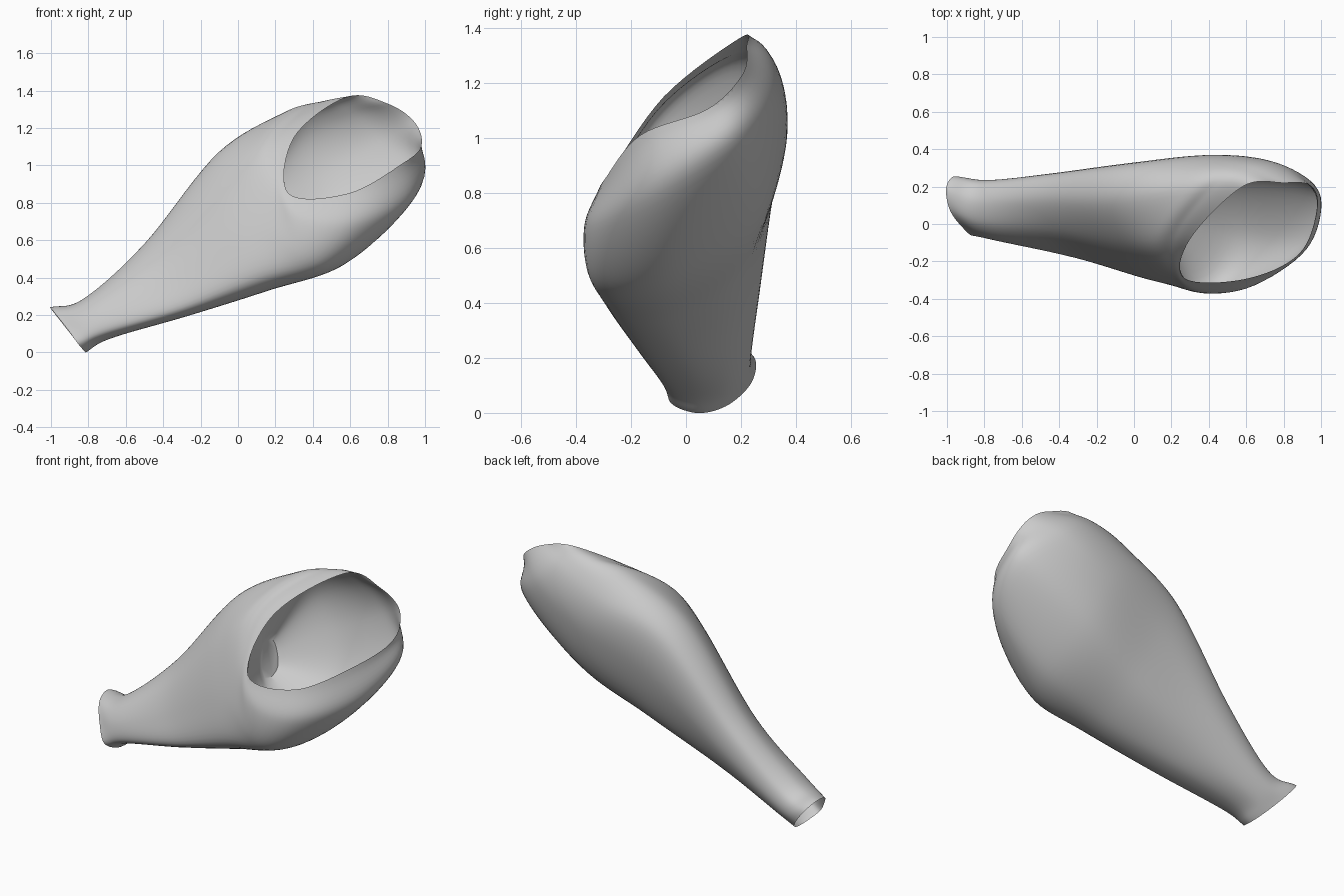
import bpy, bmesh, math
from mathutils import Vector as V

if "Cube" in bpy.data.objects:
    bpy.data.objects.remove(bpy.data.objects["Cube"])

AROUND, STEPS = 8, 9   # subdivisions between control points

def ellipse(c, a, b, push):
    """Oval of 8 points; the front lower one is pushed out into a soft corner."""
    c, a, b = V(c), V(a), V(b)
    pts = [c + a * math.cos(k * math.pi / 4) + b * math.sin(k * math.pi / 4) for k in range(8)]
    pts[5] += V(push)
    return pts

def spline(p0, p1, p2, p3, t):
    return 0.5 * (2 * p1 + (p2 - p0) * t + (2 * p0 - 5 * p1 + 4 * p2 - p3) * t * t
                  + (3 * p1 - p0 - 3 * p2 + p3) * t ** 3)

def round_ring(pts):
    n = len(pts)
    return [spline(pts[i - 1], pts[i], pts[(i + 1) % n], pts[(i + 2) % n], j / AROUND)
            for i in range(n) for j in range(AROUND)]

def shrink(pts, amount, to=None):
    to = V(to) if to else sum(pts, V()) / len(pts)
    return [p.lerp(to, amount) for p in pts]

def loft(name, sections, cap_end=False):
    rings = [round_ring(r) for r in sections]
    ext = ([[2 * a - b for a, b in zip(rings[0], rings[1])]] + rings
           + [[2 * a - b for a, b in zip(rings[-1], rings[-2])]])
    rows = [[spline(*q, s / STEPS) for q in zip(*ext[i:i + 4])]
            for i in range(len(rings) - 1) for s in range(STEPS)] + [rings[-1]]
    bm = bmesh.new()
    grid = [[bm.verts.new(p) for p in r] for r in rows]
    n = len(rows[0])
    for r0, r1 in zip(grid, grid[1:]):
        for i in range(n):
            j = (i + 1) % n
            bm.faces.new((r0[i], r0[j], r1[j], r1[i]))
    if cap_end:
        bm.faces.new(grid[-1])
    bmesh.ops.recalc_face_normals(bm, faces=bm.faces)
    mesh = bpy.data.meshes.new(name)
    bm.to_mesh(mesh)
    bm.free()
    ob = bpy.data.objects.new(name, mesh)
    bpy.context.collection.objects.link(ob)
    bpy.ops.object.select_all(action='DESELECT')
    bpy.context.view_layer.objects.active = ob
    ob.select_set(True)
    bpy.ops.object.shade_smooth_by_angle(angle=math.radians(50))

# Neck and tapering body: oval sections (centre, long half axis, short half axis, corner push)
body = [
    ellipse((-0.91, 0.11, 0.12), (-0.095, 0.075, 0.12), (0.01, 0.125, -0.015), (-0.005, -0.03, 0)),
    ellipse((-0.755, 0.08, 0.18), (-0.07, 0.045, 0.107), (0.01, 0.15, -0.01), (0, -0.025, -0.01)),
    ellipse((-0.385, 0.06, 0.39), (-0.11, 0.07, 0.195), (-0.02, 0.2, 0.02), (0, -0.045, -0.01)),
    ellipse((0.03, 0.03, 0.70), (-0.135, 0.10, 0.365), (0.01, 0.285, 0.08), (0, -0.045, 0)),
]
body[3][3] += V((0.02, 0.03, -0.015))   # fuller lower back
# Bulging bowl: free-form sections, starting at the top and going round the back
bowl = [(0.25, 0.18, 1.285), (0.32, 0.34, 1.175), (0.47, 0.36, 0.96), (0.57, 0.235, 0.685),
        (0.59, -0.07, 0.49), (0.44, -0.325, 0.47), (0.24, -0.335, 0.64), (0.10, -0.12, 1.06)]
shoulder = [(0.43, 0.20, 1.335), (0.60, 0.31, 1.295), (0.77, 0.325, 1.13), (0.965, 0.175, 0.96),
            (0.905, -0.12, 0.785), (0.60, -0.345, 0.68), (0.28, -0.335, 0.75), (0.21, -0.1, 1.12)]
# Slanted wavy mouth
mouth = [(0.58, 0.20, 1.365), (0.80, 0.22, 1.33), (0.945, 0.205, 1.23), (0.98, 0.08, 1.105),
         (0.88, -0.165, 1.01), (0.59, -0.295, 0.85), (0.27, -0.29, 0.85), (0.30, -0.08, 1.15)]
bowl, shoulder, mouth = [[V(p) for p in r] for r in (bowl, shoulder, mouth)]
loft("outer_shell", body + [bowl, shoulder, mouth])

# Inner cup: follows the bowl just inside and narrows to a small floor
loft("inner_cup", [mouth, shrink(shoulder, 0.05), shrink(bowl, 0.11),
                   shrink(body[3], 0.75, (0.15, 0.16, 0.77))], cap_end=True)
